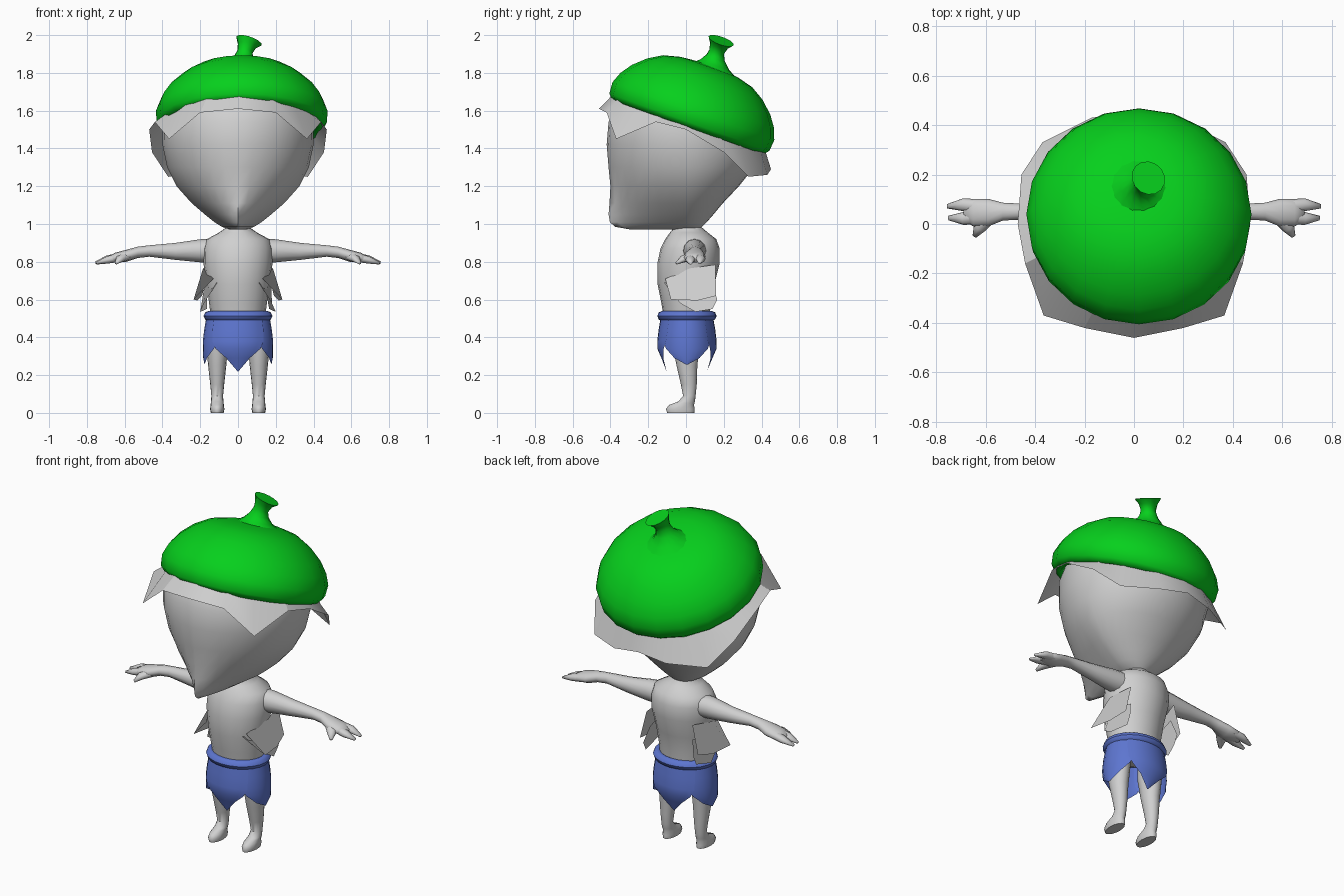
import bpy, bmesh, math
from mathutils import Vector as V

if "Cube" in bpy.data.objects:
    bpy.data.objects.remove(bpy.data.objects["Cube"])


def material(name, rgb):
    m = bpy.data.materials.new(name)
    m.use_nodes = True
    m.diffuse_color = (*rgb, 1)
    m.node_tree.nodes["Principled BSDF"].inputs["Base Color"].default_value = (*rgb, 1)
    return m


GREY = material("pale grey", (0.63, 0.63, 0.63))
GREEN = material("bright green", (0.002, 0.63, 0.012))
BLUE = material("soft blue", (0.11, 0.18, 0.63))


def build(name, verts, faces, mat, angle=50):
    mesh = bpy.data.meshes.new(name)
    mesh.from_pydata([tuple(v) for v in verts], [], faces)
    bm = bmesh.new()
    bm.from_mesh(mesh)
    bmesh.ops.recalc_face_normals(bm, faces=bm.faces)
    bm.to_mesh(mesh)
    bm.free()
    mesh.materials.append(mat)
    ob = bpy.data.objects.new(name, mesh)
    bpy.context.collection.objects.link(ob)
    bpy.ops.object.select_all(action='DESELECT')
    ob.select_set(True)
    bpy.context.view_layer.objects.active = ob
    if angle:
        bpy.ops.object.shade_smooth_by_angle(angle=math.radians(angle))


def loft(name, rings, mat, closed=True, caps=True, angle=50):
    """Skin a list of equal-length point rings."""
    n = len(rings[0])
    faces = []
    for i in range(len(rings) - 1):
        for j in range(n if closed else n - 1):
            k = (j + 1) % n
            faces.append((i * n + j, i * n + k, (i + 1) * n + k, (i + 1) * n + j))
    if caps:
        faces += [tuple(range(n)), tuple(range((len(rings) - 1) * n, len(rings) * n))]
    build(name, [p for r in rings for p in r], faces, mat, angle)


def ellipse(c, u, v, n=16):
    c, u, v = V(c), V(u), V(v)
    return [c + u * math.cos(2 * math.pi * i / n) + v * math.sin(2 * math.pi * i / n)
            for i in range(n)]


def disc_ring(c, normal, r, flat=1, n=14):
    """Ring across a direction, optionally flattened vertically."""
    u = normal.cross(V((0, 0, 1))).normalized()
    return ellipse(c, u * r, u.cross(normal).normalized() * r * flat, n)


def flat_ring(x, y, z, rx, ry, n=16):
    return ellipse((x, y, z), (rx, 0, 0), (0, ry, 0), n)


def side_ring(x, y, z, ry, rz, n=12):
    return ellipse((x, y, z), (0, ry, 0), (0, 0, rz), n)


# Head: teardrop sections, pointed towards the chin at the front
def head_ring(z, w, front, back, point):
    ring = []
    for i in range(32):
        a = 2 * math.pi * i / 32
        c, s = math.cos(a), math.sin(a)
        if s < 0:
            f = (1 - point) + point / (abs(c) + abs(s))
            ring.append(V((w * c * f, front * s * f, z)))
        else:
            ring.append(V((w * c, back * s, z)))
    return ring


HEAD = [(0.972, 0.05, 0.30, 0.07, 0.7), (0.985, 0.085, 0.375, 0.085, 0.65),
        (1.01, 0.125, 0.403, 0.11, 0.58), (1.05, 0.175, 0.41, 0.145, 0.48),
        (1.11, 0.245, 0.405, 0.195, 0.35), (1.2, 0.325, 0.4, 0.28, 0.2),
        (1.3, 0.375, 0.41, 0.36, 0.1), (1.42, 0.4, 0.42, 0.4, 0.04),
        (1.54, 0.4, 0.41, 0.4, 0), (1.63, 0.37, 0.37, 0.35, 0),
        (1.73, 0.28, 0.27, 0.24, 0), (1.8, 0.1, 0.1, 0.1, 0)]
loft("head", [head_ring(*section) for section in HEAD], GREY, angle=80)

# Cap: tilted dome with a rolled rim
TILT = math.radians(19.7)
axis = V((0, math.sin(TILT), math.cos(TILT)))
across = V((0, math.cos(TILT), -math.sin(TILT)))
centre = V((0.02, 0.012, 1.522))
DOME = [(0.035, 0.37), (-0.005, 0.395), (-0.01, 0.425), (0.018, 0.45), (0.08, 0.455),
        (0.14, 0.432), (0.2, 0.39), (0.26, 0.325), (0.305, 0.25), (0.328, 0.16), (0.338, 0.05)]
loft("cap", [ellipse(centre + axis * h, (r, 0, 0), across * r, 20) for h, r in DOME],
     GREEN, angle=80)

# Cap stem: grows smoothly out of the dome, flares at a slanted tip
STEM = [((0.02, 0.15, 1.815), 0.125), ((0.024, 0.152, 1.845), 0.08), ((0.03, 0.157, 1.88), 0.052),
        ((0.037, 0.163, 1.912), 0.041), ((0.047, 0.174, 1.945), 0.05), ((0.058, 0.186, 1.97), 0.071)]
lean = V((0.3, 0.32, 0.9)).normalized()
loft("cap_stem", [disc_ring(c, axis.lerp(lean, i / 5).normalized(), r)
                  for i, (c, r) in enumerate(STEM)], GREEN, angle=70)

# Hair: ragged fringe flaring out from under the cap
EDGE = [(0, -0.46, 1.61), (0.2, -0.42, 1.59), (0.365, -0.37, 1.45), (0.44, -0.16, 1.54),
        (0.47, 0, 1.5), (0.455, 0.2, 1.38), (0.37, 0.33, 1.25), (0.17, 0.43, 1.26), (0, 0.45, 1.29)]
lower = [V(p) for p in EDGE] + [V((-x, y, z)) for x, y, z in EDGE[-2:0:-1]]
upper = []
for p in lower:
    d = V((p.x, p.y, 0)).normalized() * 0.4
    upper.append(V((d.x + 0.01, d.y + 0.015, 1.545 - 0.357 * d.y)))
loft("hair_fringe", [upper, lower], GREY, caps=False, angle=25)

# Torso and neck
TORSO = [(0.48, 0.14, -0.115, 0.125), (0.58, 0.153, -0.13, 0.13), (0.68, 0.165, -0.15, 0.15),
         (0.79, 0.183, -0.152, 0.178), (0.87, 0.183, -0.135, 0.178), (0.92, 0.165, -0.11, 0.16),
         (0.955, 0.1, -0.085, 0.115), (0.985, 0.058, -0.06, 0.08), (1.03, 0.055, -0.06, 0.07)]
loft("torso", [flat_ring(0, (f + b) / 2, z, w, (b - f) / 2, 20) for z, w, f, b in TORSO],
     GREY, angle=80)

# Limbs, built once per side
ARM = [(0.1, 0.045, 0.86, 0.065, 0.064), (0.2, 0.045, 0.858, 0.058, 0.061),
       (0.33, 0.05, 0.855, 0.044, 0.045), (0.47, 0.05, 0.857, 0.033, 0.03),
       (0.53, 0.05, 0.85, 0.036, 0.03), (0.59, 0.046, 0.832, 0.056, 0.032),
       (0.65, 0.046, 0.822, 0.056, 0.026), (0.69, 0.048, 0.812, 0.03, 0.014)]
FINGERS = {"outer_finger": ((0.63, 0.07, 0.824), (0.69, 0.078, 0.815), (0.755, 0.072, 0.795)),
           "inner_finger": ((0.63, 0.03, 0.822), (0.69, 0.022, 0.81), (0.75, 0.024, 0.792)),
           "thumb": ((0.595, 0.02, 0.826), (0.625, -0.015, 0.815), (0.645, -0.05, 0.792))}
LEG = [(0, -0.028, 0.034, 0.072), (0.02, -0.03, 0.038, 0.076), (0.042, -0.024, 0.035, 0.066),
       (0.06, 0.003, 0.033, 0.044), (0.09, 0.018, 0.031, 0.033), (0.15, 0.015, 0.037, 0.042),
       (0.25, 0.005, 0.048, 0.055), (0.38, 0, 0.06, 0.075), (0.5, 0, 0.055, 0.08)]
# Layered ragged plates flaring from the flanks
PLATES = [[(0.13, -0.11, 0.71), (0.185, 0.02, 0.765), (0.15, 0.155, 0.785),
           (0.19, 0.16, 0.62), (0.215, 0.06, 0.595), (0.235, -0.08, 0.6)],
          [(0.11, -0.115, 0.69), (0.175, 0.02, 0.69), (0.14, 0.14, 0.69), (0.165, 0.165, 0.6),
           (0.165, 0.14, 0.55), (0.2, 0.05, 0.535), (0.18, -0.03, 0.58)]]

for s, side in ((1, "left"), (-1, "right")):
    loft(side + "_arm", [side_ring(s * x, y, z, a, b) for x, y, z, a, b in ARM], GREY, angle=80)
    for name, path in FINGERS.items():
        pts = [V((s * x, y, z)) for x, y, z in path]
        d = (pts[2] - pts[0]).normalized()
        loft(side + "_" + name, [disc_ring(p, d, r, 0.75, 8)
                                 for p, r in zip(pts, (0.03, 0.026, 0.009))], GREY, angle=80)
    loft(side + "_leg", [flat_ring(s * 0.11, y, z, a, b) for z, y, a, b in LEG], GREY)
    for i, plate in enumerate(PLATES):
        build(f"{side}_flank_plate_{i + 1}", [(s * x, y, z) for x, y, z in plate],
              [tuple(range(len(plate)))], GREY, 0)

# Waistband: rounded ring
band = []
for i in range(9):
    a = 2 * math.pi * i / 8
    o = 0.027 * math.cos(a)
    band.append(flat_ring(0, 0.005, 0.513 + 0.027 * math.sin(a), 0.155 + o, 0.13 + o, 24))
loft("waistband", band, BLUE, caps=False, angle=80)


# Skirt: four overlapping pointed petals; rows are (z, bulge, share of the petal's width)
def petal(name, direction, tip, lift, half, tuck):
    rows = [(0.51, 0.0, 1), (0.44, 0.012, 1), (0.38, 0.019, 0.96), (0.34, 0.019, 0.82),
            (0.29, 0.012 - tuck / 2, 0.46), (tip, -tuck, 0.02)]
    rings = []
    for z, bulge, share in rows:
        ring = []
        for j in range(9):
            a = math.radians(direction + half * share * (j / 4 - 1))
            r = bulge + lift
            ring.append(V(((0.17 + r) * math.cos(a), 0.005 + (0.136 + r) * math.sin(a), z)))
        rings.append(ring)
    loft(name, rings, BLUE, closed=False, caps=False)


for name, direction, tip in (("front_petal", -90, 0.22), ("back_petal", 90, 0.225)):
    petal(name, direction, tip, 0.002, 47, 0.03)
for name, direction in (("left_petal", 0), ("right_petal", 180)):
    petal(name, direction, 0.255, -0.003, 57, -0.01)
